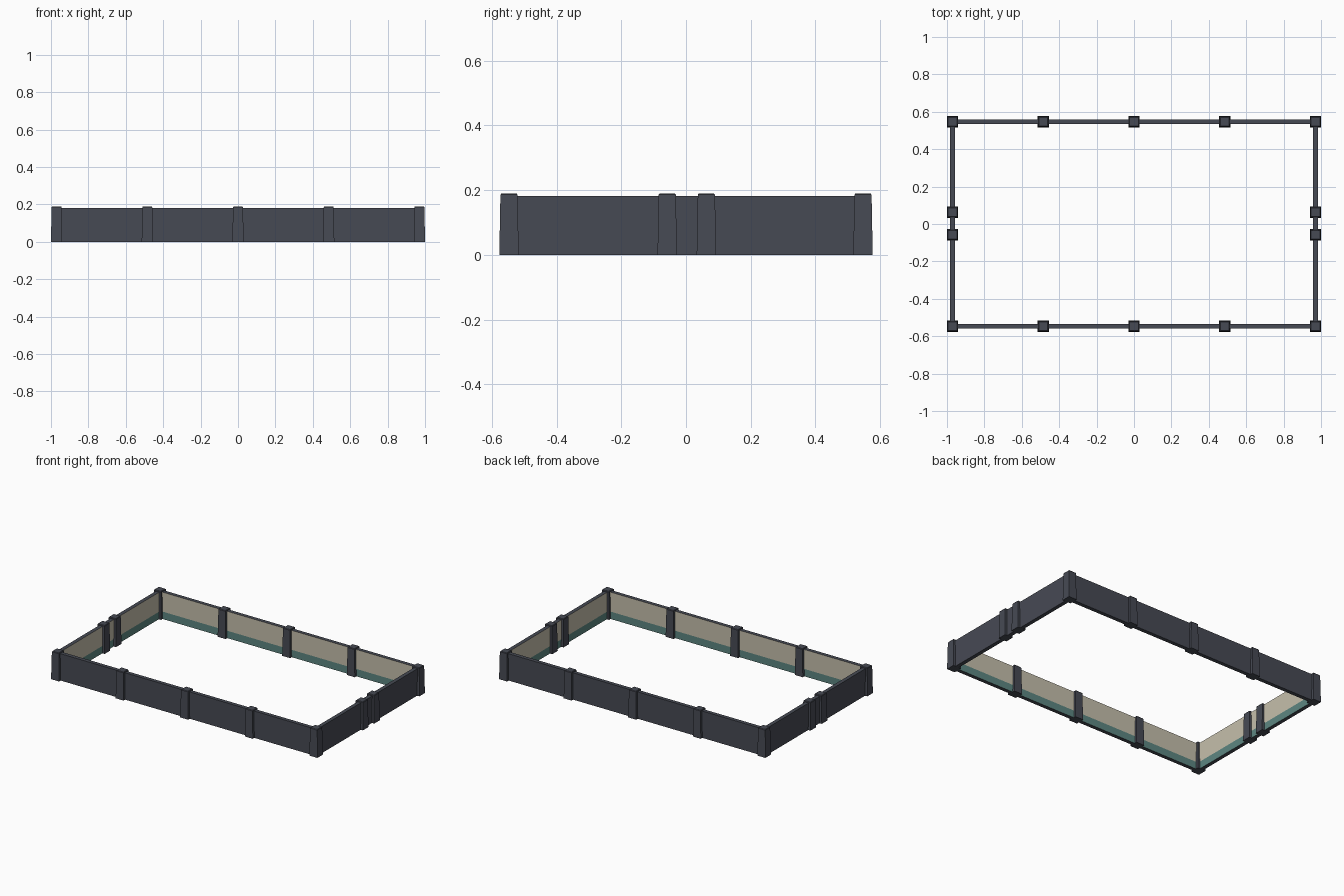
import bpy, bmesh
from mathutils import Vector

if "Cube" in bpy.data.objects:
    bpy.data.objects.remove(bpy.data.objects["Cube"])

PX, PY = 0.97, 0.547      # post centre lines
WALL_H, POST_H = 0.182, 0.19
WALL_T = 0.013            # half thickness
BAND = 0.05               # height of the lower inner band


def mat(name, rgb):
    m = bpy.data.materials.new(name)
    m.diffuse_color = (*rgb, 1)
    m.use_nodes = True
    m.node_tree.nodes["Principled BSDF"].inputs["Base Color"].default_value = m.diffuse_color
    return m


slate = mat("dark slate", (0.062, 0.068, 0.088))
cream = mat("cream", (0.56, 0.52, 0.41))
teal = mat("teal", (0.11, 0.24, 0.22))


def finish(bm, name, mats):
    bmesh.ops.recalc_face_normals(bm, faces=bm.faces[:])
    me = bpy.data.meshes.new(name)
    bm.to_mesh(me)
    bm.free()
    for m in mats:
        me.materials.append(m)
    ob = bpy.data.objects.new(name, me)
    bpy.context.collection.objects.link(ob)
    return ob


def wall(name, centre, half, inward):
    bm = bmesh.new()
    bmesh.ops.create_cube(bm, size=2)
    for v in bm.verts:
        v.co = Vector((centre[0] + v.co.x * half[0], centre[1] + v.co.y * half[1],
                       WALL_H * (v.co.z + 1) / 2))
    # cut along the band height, then colour only the inward faces
    bmesh.ops.bisect_plane(bm, geom=bm.verts[:] + bm.edges[:] + bm.faces[:],
                           plane_co=(0, 0, BAND), plane_no=(0, 0, 1))
    bmesh.ops.recalc_face_normals(bm, faces=bm.faces[:])
    for f in bm.faces:
        if f.normal.dot(Vector(inward)) > 0.9:
            f.material_index = 2 if f.calc_center_median().z < BAND else 1
    finish(bm, name, [slate, cream, teal])


def post(name, x, y):
    # tapered square post with a small chamfered top
    bm = bmesh.new()
    rings = []
    for z, h in ((0, 0.03), (POST_H - 0.004, 0.0265), (POST_H, 0.0235)):
        rings.append([bm.verts.new((x + sx * h, y + sy * h, z))
                      for sx, sy in ((-1, -1), (1, -1), (1, 1), (-1, 1))])
    for a, b in zip(rings, rings[1:]):
        for i in range(4):
            j = (i + 1) % 4
            bm.faces.new((a[i], a[j], b[j], b[i]))
    bm.faces.new(rings[0][::-1])
    bm.faces.new(rings[-1])
    finish(bm, name, [slate])


# perimeter walls
wall("front_wall", (0, -PY), (PX, WALL_T), (0, 1, 0))
wall("back_wall", (0, PY), (PX, WALL_T), (0, -1, 0))
wall("left_wall", (-PX, 0), (WALL_T, PY), (1, 0, 0))
wall("right_wall", (PX, 0), (WALL_T, PY), (-1, 0, 0))

# posts along the long sides, corners included
for side, y in (("front", -PY), ("back", PY)):
    for i in range(5):
        post(f"{side}_post_{i + 1}", PX * (i - 2) / 2, y)

# paired gate posts on the short sides
for side, x in (("left", -PX), ("right", PX)):
    for i, y in enumerate((-0.058, 0.063)):
        post(f"{side}_gate_post_{i + 1}", x, y)
